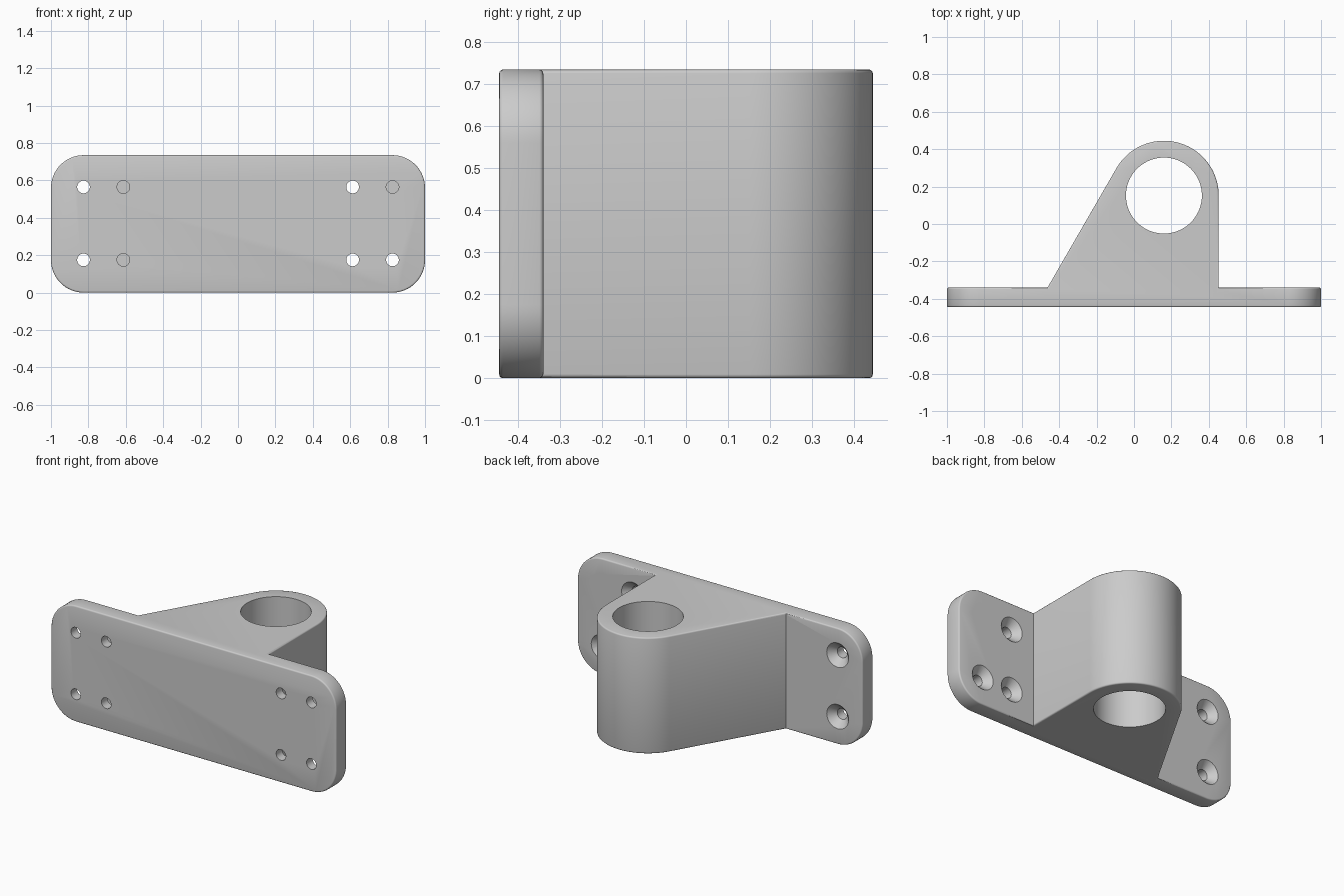
import bpy, bmesh
from math import sin, cos, radians, pi
from mathutils import Matrix, Vector

cube = bpy.data.objects.get("Cube")
if cube:
    bpy.data.objects.remove(cube, do_unlink=True)

HEIGHT, FRONT, BACK = 0.735, -0.445, -0.34
HUB = Vector((0.16, 0.152))
HUB_R, BORE_R = 0.293, 0.203

grey = bpy.data.materials.new("grey metal")
grey.use_nodes = True
grey.diffuse_color = (0.6, 0.6, 0.6, 1)
grey.node_tree.nodes["Principled BSDF"].inputs["Base Color"].default_value = (0.6, 0.6, 0.6, 1)


def arc(cx, cy, r, start, end, steps):
    angles = [radians(start + (end - start) * i / steps) for i in range(steps + 1)]
    return [(cx + r * cos(a), cy + r * sin(a)) for a in angles]


def finish(name, bm):
    bmesh.ops.recalc_face_normals(bm, faces=bm.faces)
    mesh = bpy.data.meshes.new(name)
    bm.to_mesh(mesh)
    bm.free()
    mesh.materials.append(grey)
    obj = bpy.data.objects.new(name, mesh)
    bpy.context.collection.objects.link(obj)
    return obj


def prism(name, outline, depth, matrix=Matrix(), bevel=0.009):
    """Extrude an outline along local z and round its rims."""
    bm = bmesh.new()
    face = bm.faces.new([bm.verts.new((x, y, 0)) for x, y in outline])
    ext = bmesh.ops.extrude_face_region(bm, geom=[face])
    bmesh.ops.translate(bm, vec=(0, 0, depth),
                        verts=[g for g in ext["geom"] if isinstance(g, bmesh.types.BMVert)])
    rims = [e for e in bm.edges if abs(e.verts[0].co.z - e.verts[1].co.z) < 1e-5]
    bmesh.ops.bevel(bm, geom=rims, offset=bevel, segments=3, profile=0.5, affect='EDGES')
    bmesh.ops.transform(bm, matrix=matrix, verts=bm.verts)
    return finish(name, bm)


def lathe_y(bm, x, z, rings, sides=32):
    """Closed turned solid along y from (y, radius) pairs."""
    loops = [[bm.verts.new((x + r * cos(2 * pi * i / sides), y, z + r * sin(2 * pi * i / sides)))
              for i in range(sides)] for y, r in rings]
    for a, b in zip(loops, loops[1:]):
        for i in range(sides):
            j = (i + 1) % sides
            bm.faces.new((a[i], a[j], b[j], b[i]))
    bm.faces.new(loops[0])
    bm.faces.new(loops[-1])


def boolean(obj, other, operation):
    mod = obj.modifiers.new(operation.lower(), 'BOOLEAN')
    mod.operation, mod.solver, mod.object = operation, 'EXACT', other
    bpy.ops.object.select_all(action='DESELECT')
    bpy.context.view_layer.objects.active = obj
    obj.select_set(True)
    bpy.ops.object.modifier_apply(modifier=mod.name)
    bpy.data.objects.remove(other, do_unlink=True)


# Mounting plate with rounded corners, standing upright
R = 0.175
outline = []
for cx, cy, start in ((1 - R, HEIGHT - R, 0), (R - 1, HEIGHT - R, 90),
                      (R - 1, R, 180), (1 - R, R, 270)):
    outline += arc(cx, cy, R, start, start + 90, 16)
upright = Matrix.Translation((0, BACK, 0)) @ Matrix.Rotation(pi / 2, 4, 'X')
bracket = prism("mounting_bracket", outline, BACK - FRONT, upright)

# Hub block: rounded end, one straight flank, one flank sloping at 60 degrees
root = BACK - 0.06
hub_outline = arc(HUB.x, HUB.y, HUB_R, 0, 150, 48)
tx, ty = hub_outline[-1]
hub_outline += [(tx - (ty - root) / 3 ** 0.5, root), (HUB.x + HUB_R, root)]
boolean(bracket, prism("hub_block", hub_outline, HEIGHT), 'UNION')

# Vertical bore through the hub
bm = bmesh.new()
bmesh.ops.create_cone(bm, cap_ends=True, segments=72, radius1=BORE_R, radius2=BORE_R, depth=2,
                      matrix=Matrix.Translation((HUB.x, HUB.y, HEIGHT / 2)))
bore = finish("bore_cutter", bm)
bore.hide_render = True
boolean(bracket, bore, 'DIFFERENCE')

# Screw holes, countersunk from the back
bm = bmesh.new()
for side in (-1, 1):
    for x in (0.613, 0.826):
        for z in (0.175, 0.565):
            lathe_y(bm, side * x, z, ((FRONT - 0.05, 0.034), (BACK - 0.044, 0.034),
                                      (BACK, 0.077), (BACK + 0.05, 0.077)))
screws = finish("screw_hole_cutter", bm)
screws.hide_render = True
boolean(bracket, screws, 'DIFFERENCE')

bpy.ops.object.shade_smooth_by_angle(angle=radians(35))
